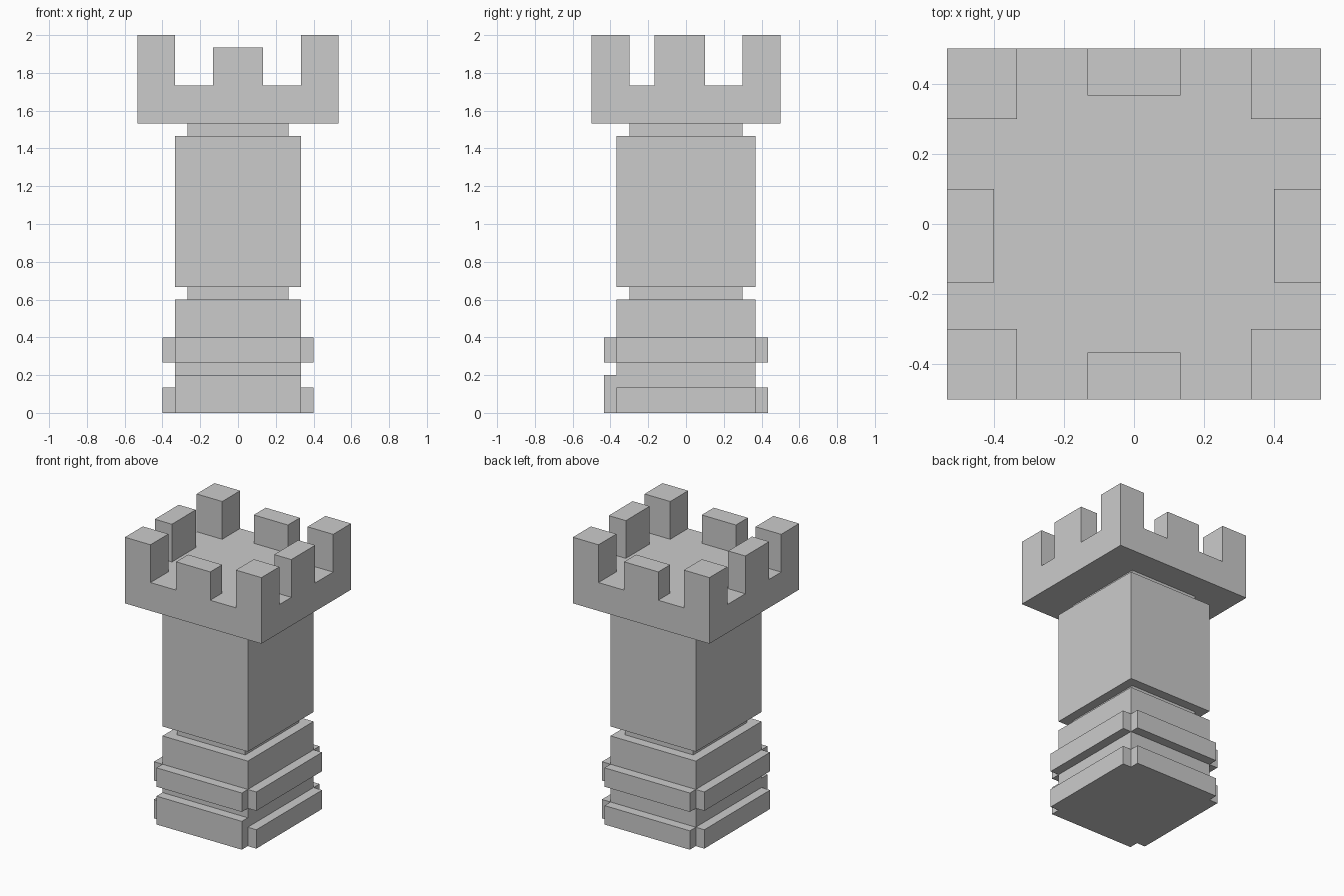
import bpy, bmesh
from mathutils import Vector

if "Cube" in bpy.data.objects:
    bpy.data.objects.remove(bpy.data.objects["Cube"])

U = 1 / 15  # the model sits on a regular grid of this step


def box_bmesh(x0, x1, y0, y1, z0, z1):
    bm = bmesh.new()
    bmesh.ops.create_cube(bm, size=1)
    for v in bm.verts:
        v.co = Vector((x1 if v.co.x > 0 else x0,
                       y1 if v.co.y > 0 else y0,
                       z1 if v.co.z > 0 else z0)) * U
    return bm


def finish(name, bm):
    bmesh.ops.recalc_face_normals(bm, faces=bm.faces[:])
    mesh = bpy.data.meshes.new(name)
    bm.to_mesh(mesh)
    bm.free()
    obj = bpy.data.objects.new(name, mesh)
    bpy.context.collection.objects.link(obj)
    return obj


def block(name, x0, x1, y0, y1, z0, z1):
    return finish(name, box_bmesh(x0, x1, y0, y1, z0, z1))


# Stacked body: base, recessed necks and shaft
for name, hx, hy, z0, z1 in [("base", 5, 5.5, 0, 9),
                             ("lower_neck", 4, 4.5, 9, 10),
                             ("shaft", 5, 5.5, 10, 22),
                             ("upper_neck", 4, 4.5, 22, 23)]:
    block(name, -hx, hx, -hy, hy, z0, z1)

# Raised bands on each side of the base; the lower front one is taller
for level, z0, z1, front_z1 in [("lower", 0, 2, 3), ("upper", 4, 6, 6)]:
    block(level + "_band_front", -5, 5, -6.5, -5.5, z0, front_z1)
    block(level + "_band_back", -5, 5, 5.5, 6.5, z0, z1)
    block(level + "_band_left", -6, -5, -5.5, 5.5, z0, z1)
    block(level + "_band_right", 5, 6, -5.5, 5.5, z0, z1)

# Crown: slab whose top is sliced, then battlements are extruded from it
bm = box_bmesh(-8, 8, -7.5, 7.5, 23, 26)
cuts = [((1, 0, 0), (-6, -5, -2, 2, 5, 6)),
        ((0, 1, 0), (-5.5, -4.5, -2.5, 1.5, 4.5, 5.5))]
for axis, positions in cuts:
    for p in positions:
        bmesh.ops.bisect_plane(bm, geom=bm.verts[:] + bm.edges[:] + bm.faces[:],
                               plane_co=Vector(axis) * p * U, plane_no=axis)

battlements = []  # x0, x1, y0, y1, height
for s in (-1, 1):
    for t in (-1, 1):
        battlements.append((*sorted((5 * s, 8 * s)), *sorted((4.5 * t, 7.5 * t)), 4))
    battlements.append((-2, 2, *sorted((5.5 * s, 7.5 * s)), 3))
    battlements.append((*sorted((6 * s, 8 * s)), -2.5, 1.5, 4))

for x0, x1, y0, y1, h in battlements:
    faces = []
    for f in bm.faces:
        c = f.calc_center_median() / U
        if abs(c.z - 26) < 0.01 and x0 < c.x < x1 and y0 < c.y < y1:
            faces.append(f)
    res = bmesh.ops.extrude_face_region(bm, geom=faces)
    bmesh.ops.delete(bm, geom=[f for f in faces if f.is_valid], context='FACES')
    verts = [g for g in res["geom"] if isinstance(g, bmesh.types.BMVert)]
    bmesh.ops.translate(bm, verts=verts, vec=(0, 0, h * U))

bmesh.ops.remove_doubles(bm, verts=bm.verts[:], dist=1e-4)
bmesh.ops.recalc_face_normals(bm, faces=bm.faces[:])
bmesh.ops.dissolve_limit(bm, angle_limit=0.02, verts=bm.verts[:], edges=bm.edges[:])
finish("crown", bm)
